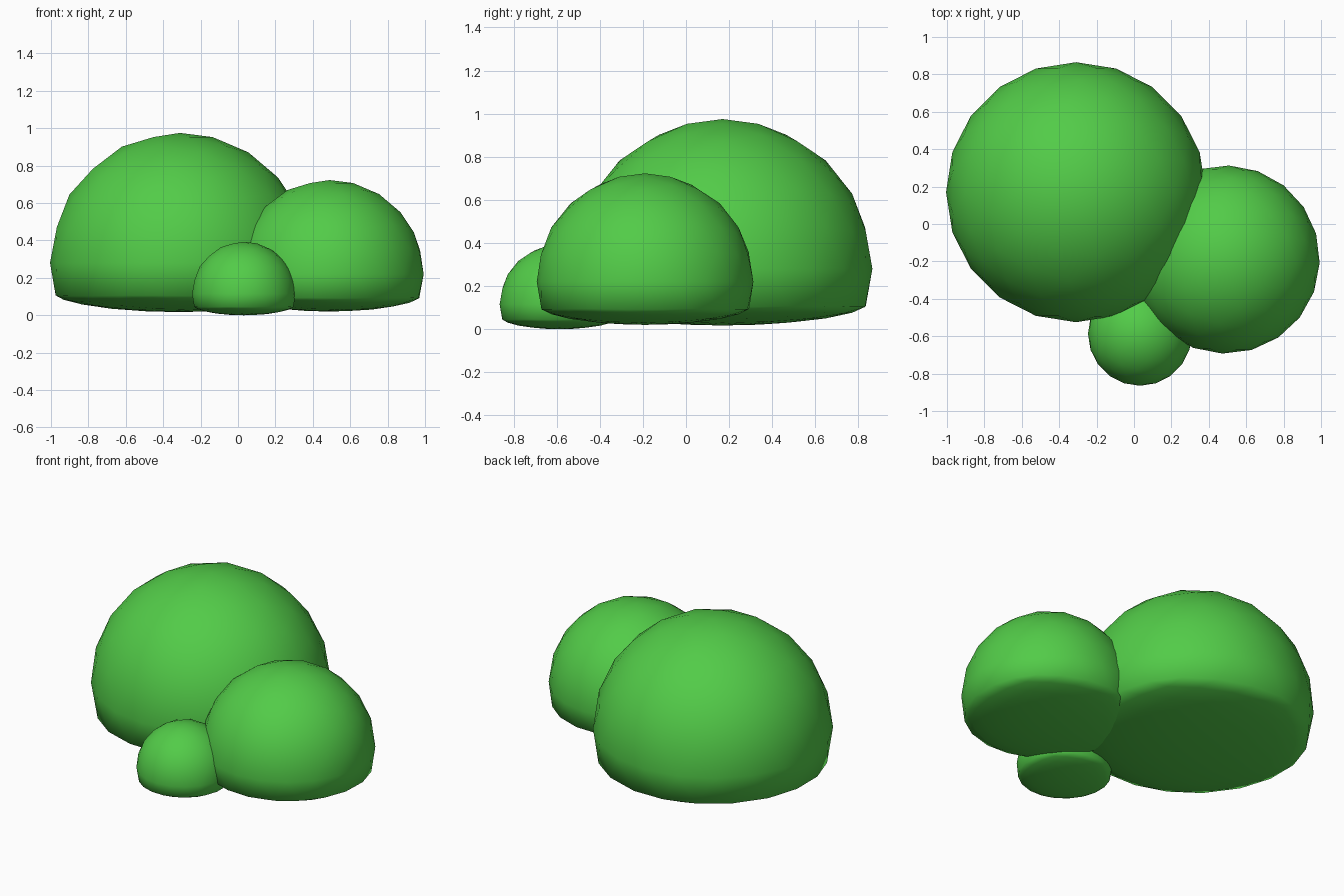
import bpy
import math

if "Cube" in bpy.data.objects:
    bpy.data.objects.remove(bpy.data.objects["Cube"])

leaf = bpy.data.materials.new("leaf_green")
leaf.diffuse_color = (0.085, 0.6, 0.065, 1.0)
leaf.use_nodes = True
leaf.node_tree.nodes["Principled BSDF"].inputs["Base Color"].default_value = leaf.diffuse_color


def bush_clump(name, x, y, z, radius, base_z, turn=0.0):
    """Faceted ball whose underside is squashed into a shallow, nearly flat base."""
    bpy.ops.mesh.primitive_ico_sphere_add(subdivisions=3, radius=radius, location=(x, y, z))
    ob = bpy.context.object
    ob.name = name
    ob.rotation_euler.z = math.radians(turn)
    cut = -0.25 * radius
    squash = (base_z - z - cut) / (-radius - cut)
    for v in ob.data.vertices:
        if v.co.z < cut:
            v.co.z = cut + (v.co.z - cut) * squash
    ob.data.materials.append(leaf)
    bpy.ops.object.shade_smooth()
    return ob


# Three overlapping clumps: big at back left, medium at right, small in front
bush_clump("large_bush", -0.31, 0.17, 0.28, 0.695, 0.017)
bush_clump("medium_bush", 0.49, -0.19, 0.22, 0.503, 0.02, -2)
bush_clump("small_bush", 0.032, -0.587, 0.115, 0.278, 0.0)
